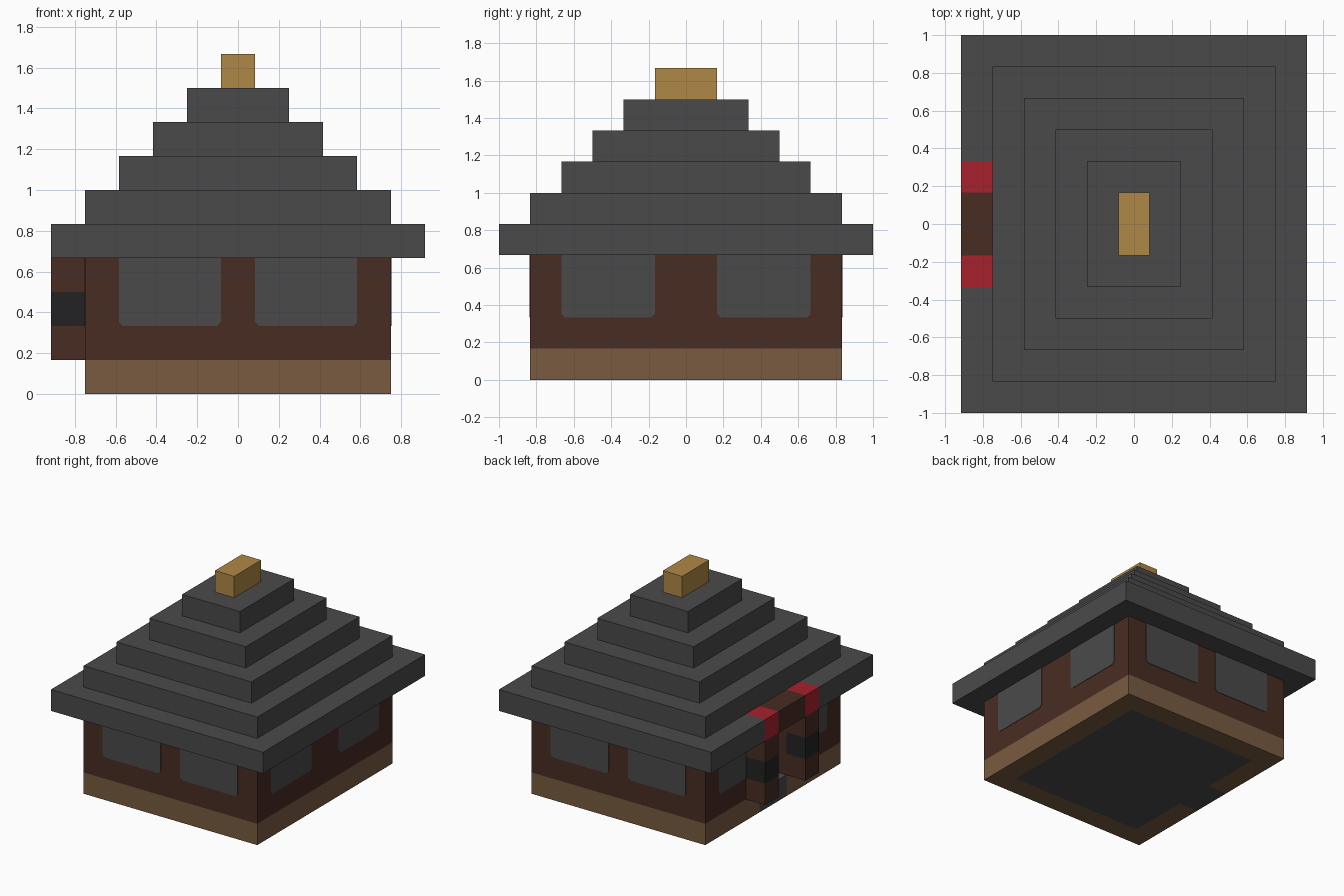
import bpy, bmesh
from mathutils import Matrix

cube = bpy.data.objects.get("Cube")
if cube:
    bpy.data.objects.remove(cube, do_unlink=True)

U = 1 / 6  # one block


def material(name, hex_code):
    rgb = [int(hex_code[i:i + 2], 16) / 255 for i in (0, 2, 4)]
    lin = [c / 12.92 if c < 0.04045 else ((c + 0.055) / 1.055) ** 2.4 for c in rgb]
    m = bpy.data.materials.new(name)
    m.use_nodes = True
    m.diffuse_color = (*lin, 1)
    m.node_tree.nodes["Principled BSDF"].inputs["Base Color"].default_value = (*lin, 1)
    return m


SLATE = material("slate_grey", "4a4a4a")
TIMBER = material("dark_timber", "482c22")
BASE = material("base_brown", "785b40")
GOLD = material("gold", "b08846")
RED = material("red", "a9212c")
BLACK = material("black", "222222")


def prism(name, points, low, high, mat, matrix=None):
    """Extrude an outline, given in blocks, from low to high."""
    bm = bmesh.new()
    face = bm.faces.new([bm.verts.new((x, y, low)) for x, y in points])
    top = bmesh.ops.extrude_face_region(bm, geom=[face])["geom"]
    verts = [v for v in top if isinstance(v, bmesh.types.BMVert)]
    bmesh.ops.translate(bm, verts=verts, vec=(0, 0, high - low))
    if matrix:
        bm.transform(matrix)
    bm.transform(Matrix.Scale(U, 4))
    bmesh.ops.recalc_face_normals(bm, faces=bm.faces)
    mesh = bpy.data.meshes.new(name)
    bm.to_mesh(mesh)
    bm.free()
    mesh.materials.append(mat)
    obj = bpy.data.objects.new(name, mesh)
    bpy.context.collection.objects.link(obj)
    return obj


def box(name, x, y, z, mat):
    (a, b), (c, d) = x, y
    return prism(name, [(a, c), (b, c), (b, d), (a, d)], *z, mat)


# Base and walls: one-block-thick rings with a doorway on the -x side
for part, z, mat in (("base", (0, 1), BASE), ("wall", (1, 4), TIMBER)):
    box(part + "_front", (-4.5, 4.5), (-5, -4), z, mat)
    box(part + "_back", (-4.5, 4.5), (4, 5), z, mat)
    box(part + "_left", (3.5, 4.5), (-4, 4), z, mat)
    box(part + "_right_front", (-4.5, -3.5), (-4, -1), z, mat)
    box(part + "_right_back", (-4.5, -3.5), (1, 4), z, mat)

# Floor runs out through the doorway as its threshold
prism("floor", [(-3.5, -4), (3.5, -4), (3.5, 4), (-3.5, 4),
                (-3.5, 1), (-4.5, 1), (-4.5, -1), (-3.5, -1)], 0, 1, SLATE)


# Window plates, clipped at the lower corners
def window(name, a, b, axis, offset):
    c = 0.12
    outline = [(a + c, 2), (b - c, 2), (b, 2 + c), (b, 4), (a, 4), (a, 2 + c)]
    if axis == "y":
        matrix = Matrix(((1, 0, 0, 0), (0, 0, 1, offset), (0, 1, 0, 0), (0, 0, 0, 1)))
    else:
        matrix = Matrix(((0, 0, 1, offset), (1, 0, 0, 0), (0, 1, 0, 0), (0, 0, 0, 1)))
    prism(name, outline, -0.02, 0.02, SLATE, matrix)


for s in (-1, 1):
    for skin, depth in (("outer", 0), ("inner", 1)):
        for wall, sign in (("front", -1), ("back", 1)):
            window(f"{wall}_window_{skin}", *sorted((s * 0.5, s * 3.5)),
                   "y", sign * (5 - depth))
        window(f"left_window_{skin}", *sorted((s, s * 4)), "x", 4.5 - depth)
        window(f"right_window_{skin}", *sorted((s * 2, s * 4)), "x", depth - 4.5)

# Porch: two banded posts with red caps and a lintel
PORCH = (-5.5, -4.5)
for side, y in (("front", (-2, -1)), ("back", (1, 2))):
    box(f"post_foot_{side}", PORCH, y, (1, 2), TIMBER)
    box(f"post_band_{side}", PORCH, y, (2, 3), BLACK)
    box(f"post_top_{side}", PORCH, y, (3, 4), TIMBER)
    box(f"post_cap_{side}", PORCH, y, (4, 5), RED)
box("porch_lintel", PORCH, (-1, 1), (4, 5), TIMBER)

# Stepped roof: the eaves are notched around the porch
prism("roof_eaves", [(-5.5, -6), (5.5, -6), (5.5, 6), (-5.5, 6),
                     (-5.5, 2), (-4.5, 2), (-4.5, -2), (-5.5, -2)], 4, 5, SLATE)
for i in range(1, 5):
    w, d = 5.5 - i, 6 - i
    box(f"roof_step_{i}", (-w, w), (-d, d), (4 + i, 5 + i), SLATE)
box("roof_ridge", (-0.5, 0.5), (-1, 1), (9, 10), GOLD)
